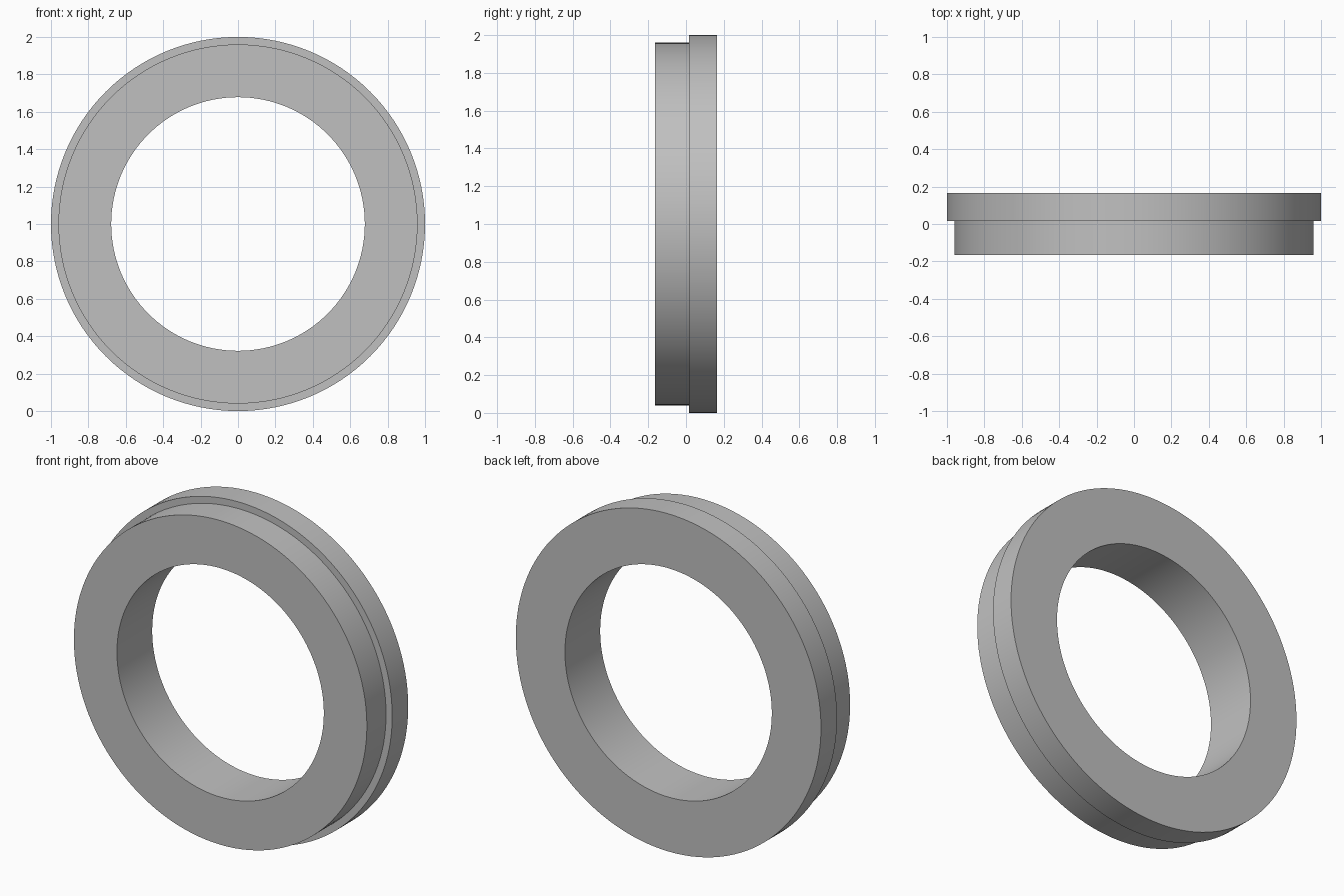
import bpy, bmesh, math

if "Cube" in bpy.data.objects:
    bpy.data.objects.remove(bpy.data.objects["Cube"])

SEGMENTS = 128

# One plain grey for the whole ring
grey = bpy.data.materials.new("light_grey")
grey.diffuse_color = (0.53, 0.53, 0.53, 1.0)
grey.use_nodes = True
grey.node_tree.nodes["Principled BSDF"].inputs["Base Color"].default_value = grey.diffuse_color

# Stepped ring cross-section as (radius, y): narrow front collar, wider rear flange
profile = [(0.678, -0.165), (0.96, -0.165), (0.96, 0.015),
           (1.0, 0.015), (1.0, 0.165), (0.678, 0.165)]

# Revolve the section around the y axis
bm = bmesh.new()
rings = []
for i in range(SEGMENTS):
    a = 2 * math.pi * i / SEGMENTS
    rings.append([bm.verts.new((r * math.cos(a), y, 1 + r * math.sin(a)))
                  for r, y in profile])
n = len(profile)
for i in range(SEGMENTS):
    here, there = rings[i], rings[(i + 1) % SEGMENTS]
    for j in range(n):
        k = (j + 1) % n
        bm.faces.new((here[j], here[k], there[k], there[j]))
bmesh.ops.recalc_face_normals(bm, faces=bm.faces[:])

mesh = bpy.data.meshes.new("stepped_ring")
bm.to_mesh(mesh)
bm.free()
mesh.materials.append(grey)
ring = bpy.data.objects.new("stepped_ring", mesh)
bpy.context.collection.objects.link(ring)

# Smooth round walls, crisp step edges
bpy.context.view_layer.objects.active = ring
ring.select_set(True)
bpy.ops.object.shade_smooth_by_angle(angle=math.radians(30))
